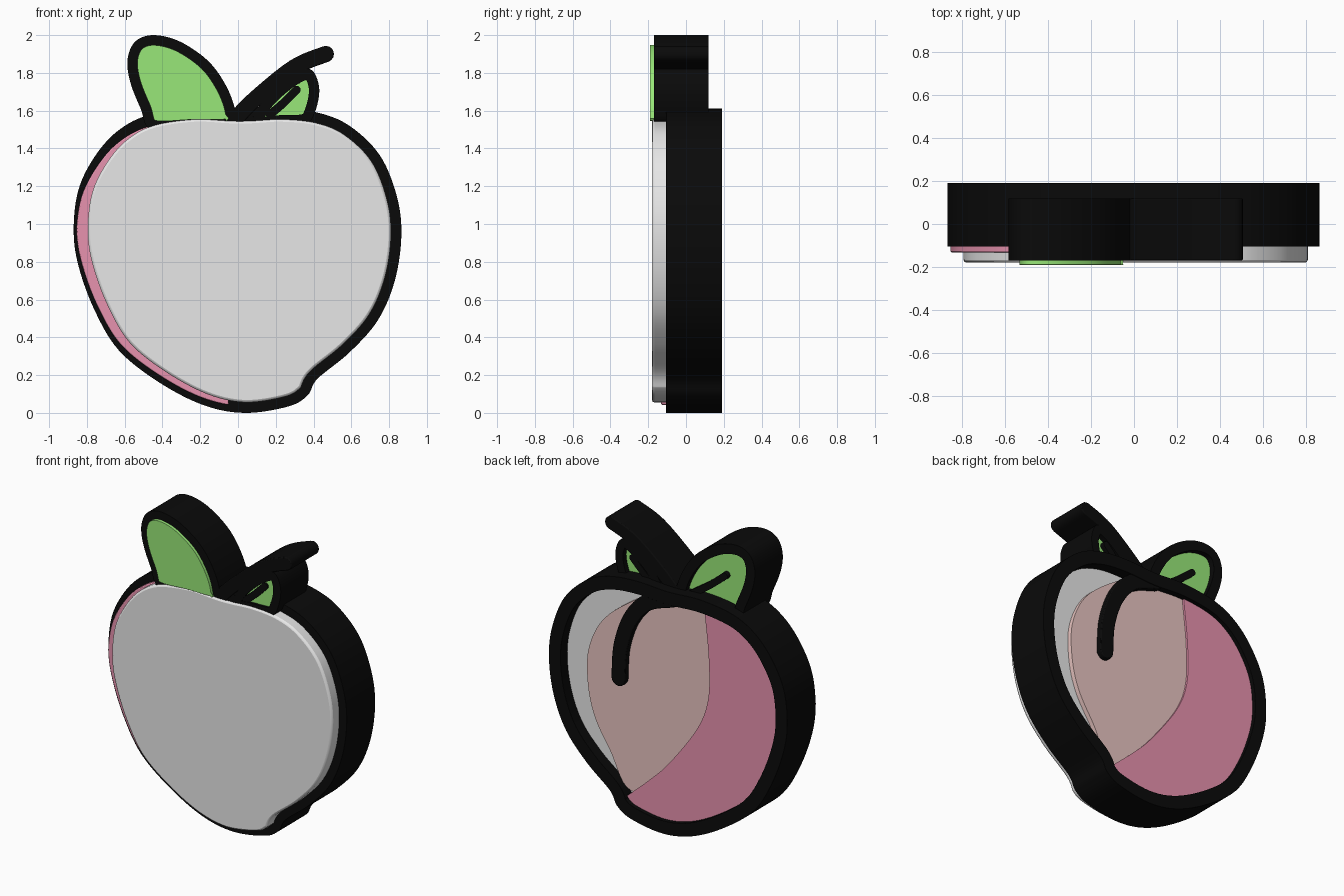
import bpy, bmesh, math
from mathutils import Vector

cube = bpy.data.objects.get("Cube")
if cube:
    bpy.data.objects.remove(cube, do_unlink=True)


def material(name, rgb):
    m = bpy.data.materials.new(name)
    m.use_nodes = True
    m.diffuse_color = (*rgb, 1)
    bsdf = next(n for n in m.node_tree.nodes if n.type == "BSDF_PRINCIPLED")
    bsdf.inputs["Base Color"].default_value = (*rgb, 1)
    bsdf.inputs["Roughness"].default_value = 0.7
    return m


BLACK = material("black", (0.003, 0.003, 0.003))
WHITE = material("white", (0.95, 0.95, 0.95))
ROSE = material("rose pink", (1.0, 0.36, 0.53))
BLUSH = material("pale blush", (1.0, 0.69, 0.66))
GREEN = material("leaf green", (0.35, 0.89, 0.21))


def smooth(points, closed=True, steps=7):
    """Catmull-Rom curve through (x, z) points."""
    pts = [Vector(p) for p in points]
    n = len(pts)
    out = []
    for i in range(n if closed else n - 1):
        if closed:
            a, b, c, d = (pts[(i + k) % n] for k in (-1, 0, 1, 2))
        else:
            a, b, c, d = (pts[min(max(i + k, 0), n - 1)] for k in (-1, 0, 1, 2))
        for s in range(steps):
            t = s / steps
            out.append(0.5 * (2 * b + (c - a) * t + (2 * a - 5 * b + 4 * c - d) * t * t
                              + (3 * b - a - 3 * c + d) * t ** 3))
    return out if closed else out + [pts[-1]]


def inset(loop, dist):
    """Move a closed loop inward; dist is a number or a function of the outward normal."""
    n = len(loop)
    area = sum(loop[i].cross(loop[(i + 1) % n]) for i in range(n))
    sign = 1 if area > 0 else -1
    out = []
    for i, p in enumerate(loop):
        t = (loop[(i + 1) % n] - loop[i - 1]).normalized()
        normal = Vector((t.y, -t.x)) * sign
        out.append(p - normal * (dist(normal) if callable(dist) else dist))
    return out


def ribbon(points, half):
    """Outline of a round-ended stroke along a path."""
    path = smooth(points, closed=False)
    tangents = [(path[min(i + 1, len(path) - 1)] - path[max(i - 1, 0)]).normalized()
                for i in range(len(path))]
    sides = [Vector((-t.y, t.x)) * half for t in tangents]

    def cap(centre, start):
        a0 = math.atan2(start.y, start.x)
        return [centre + half * Vector((math.cos(a0 - math.pi * k / 8), math.sin(a0 - math.pi * k / 8)))
                for k in range(1, 8)]
    left = [p + s for p, s in zip(path, sides)]
    right = [p - s for p, s in zip(path, sides)]
    return left + cap(path[-1], sides[-1]) + right[::-1] + cap(path[0], -sides[0])


def slab(name, loop, y0, y1, mat, hole=None, bevel=0.0, segments=2):
    """Extrude a loop from y0 to y1, optionally with a hole of equal point count."""
    bm = bmesh.new()
    n = len(loop)

    def row(pts, y):
        return [bm.verts.new((p.x, y, p.y)) for p in pts]

    def strip(a, b):
        for i in range(n):
            j = (i + 1) % n
            bm.faces.new((a[i], a[j], b[j], b[i]))
    front, back = row(loop, y0), row(loop, y1)
    strip(front, back)
    if hole:
        hole_front, hole_back = row(hole, y0), row(hole, y1)
        strip(hole_front, front)
        strip(back, hole_back)
        strip(hole_back, hole_front)
    else:
        bm.faces.new(front)
        bm.faces.new(back[::-1])
    bmesh.ops.recalc_face_normals(bm, faces=bm.faces)
    mesh = bpy.data.meshes.new(name)
    bm.to_mesh(mesh)
    bm.free()
    mesh.materials.append(mat)
    ob = bpy.data.objects.new(name, mesh)
    bpy.context.collection.objects.link(ob)
    bpy.context.view_layer.objects.active = ob
    for other in bpy.context.selected_objects:
        other.select_set(False)
    ob.select_set(True)
    bpy.ops.object.shade_smooth_by_angle(angle=math.radians(30))
    if bevel:
        mod = ob.modifiers.new("soft_edges", "BEVEL")
        mod.width, mod.segments = bevel, segments
        mod.limit_method, mod.angle_limit = "ANGLE", math.radians(60)
    return ob


# Fruit outline, clockwise from the top
fruit = smooth([
    (0, 1.6), (.22, 1.61), (.42, 1.59), (.59, 1.52), (.75, 1.365), (.84, 1.15), (.865, .94),
    (.83, .7), (.74, .49), (.59, .32), (.42, .18), (.37, .095), (.27, .035), (.04, 0),
    (-.18, .04), (-.415, .16), (-.63, .33), (-.76, .545), (-.845, .78), (-.87, .97),
    (-.845, 1.18), (-.76, 1.355), (-.64, 1.49), (-.48, 1.575), (-.24, 1.61)])

# Black rim and the white core that bulges out of its front
slab("fruit_rim", fruit, -.105, .19, BLACK, hole=inset(fruit, .085), bevel=.008)
core = inset(fruit, lambda n: .055 + .02 * max(0, -n.x))
slab("fruit_core", core, -.18, .12, WHITE, bevel=.022)

# Rose edge showing beside the core on the front
edge = inset(fruit, lambda n: .015 + .045 * max(0, n.y) + .02 * max(0, -n.y))
slab("front_rose_edge", [p for p in edge if p.x < -.04], -.132, -.09, ROSE, bevel=.006)

# Coloured panels sunk in the back
blush = smooth([(.05, 1.54), (.215, 1.49), (.48, 1.29), (.6, 1.063), (.61, .83), (.56, .617),
                (.445, .418), (.3, .2), (0, .3), (-.35, .8), (-.35, 1.45)])
slab("back_blush_panel", blush, .1, .15, BLUSH)
border = [p for p in inset(fruit, .04) if (p.y < .15 and p.x < .35) or p.x < -.25]
divide = smooth([(-.25, 1.52), (-.28, 1.22), (-.275, .955), (-.195, .74), (0, .47),
                 (.143, .32), (.32, .16)], closed=False)
slab("back_rose_panel", border + divide, .1, .163, ROSE)
slab("back_crease", ribbon([(.365, .93), (.35, 1.14), (.28, 1.34), (.16, 1.48), (-.02, 1.55)], .05),
     .1, .186, BLACK, bevel=.006)

# Leaves: a black rim round a green core
leaves = {
    "large_leaf": ([(-.46, 1.5), (-.515, 1.61), (-.57, 1.75), (-.585, 1.87), (-.545, 1.965),
                    (-.45, 2.0), (-.31, 1.967), (-.16, 1.865), (-.065, 1.735), (-.015, 1.6),
                    (-.03, 1.51), (-.24, 1.5)], .065, -.19),
    "small_leaf": ([(.07, 1.51), (.11, 1.62), (.2, 1.72), (.31, 1.8), (.39, 1.815), (.43, 1.72),
                    (.41, 1.6), (.36, 1.53), (.2, 1.52)], .055, -.155)}
for name, (points, width, green_front) in leaves.items():
    outline = smooth(points)
    slab(name + "_rim", outline, -.17, .12, BLACK, hole=inset(outline, width), bevel=.006)
    slab(name + "_green", inset(outline, width - .012), green_front, .085, GREEN, bevel=.012)

# Leaf veins
big_vein = ribbon([(-.12, 1.59), (-.25, 1.68), (-.36, 1.77)], .022)
small_vein = ribbon([(.17, 1.58), (.24, 1.64), (.31, 1.71)], .022)
slab("large_leaf_back_vein", big_vein, .07, .115, BLACK)
slab("small_leaf_back_vein", small_vein, .07, .115, BLACK)
slab("small_leaf_front_vein", small_vein, -.168, -.14, BLACK)

# Stem and the web joining it to the leaves
slab("stem", ribbon([(-.01, 1.56), (.1, 1.67), (.3, 1.83), (.465, 1.9)], .043), -.17, .12, BLACK, bevel=.006)
slab("stem_base", [Vector(p) for p in ((-.12, 1.52), (-.05, 1.6), (.0, 1.625), (.1, 1.65), (.13, 1.52))],
     -.168, .118, BLACK)
